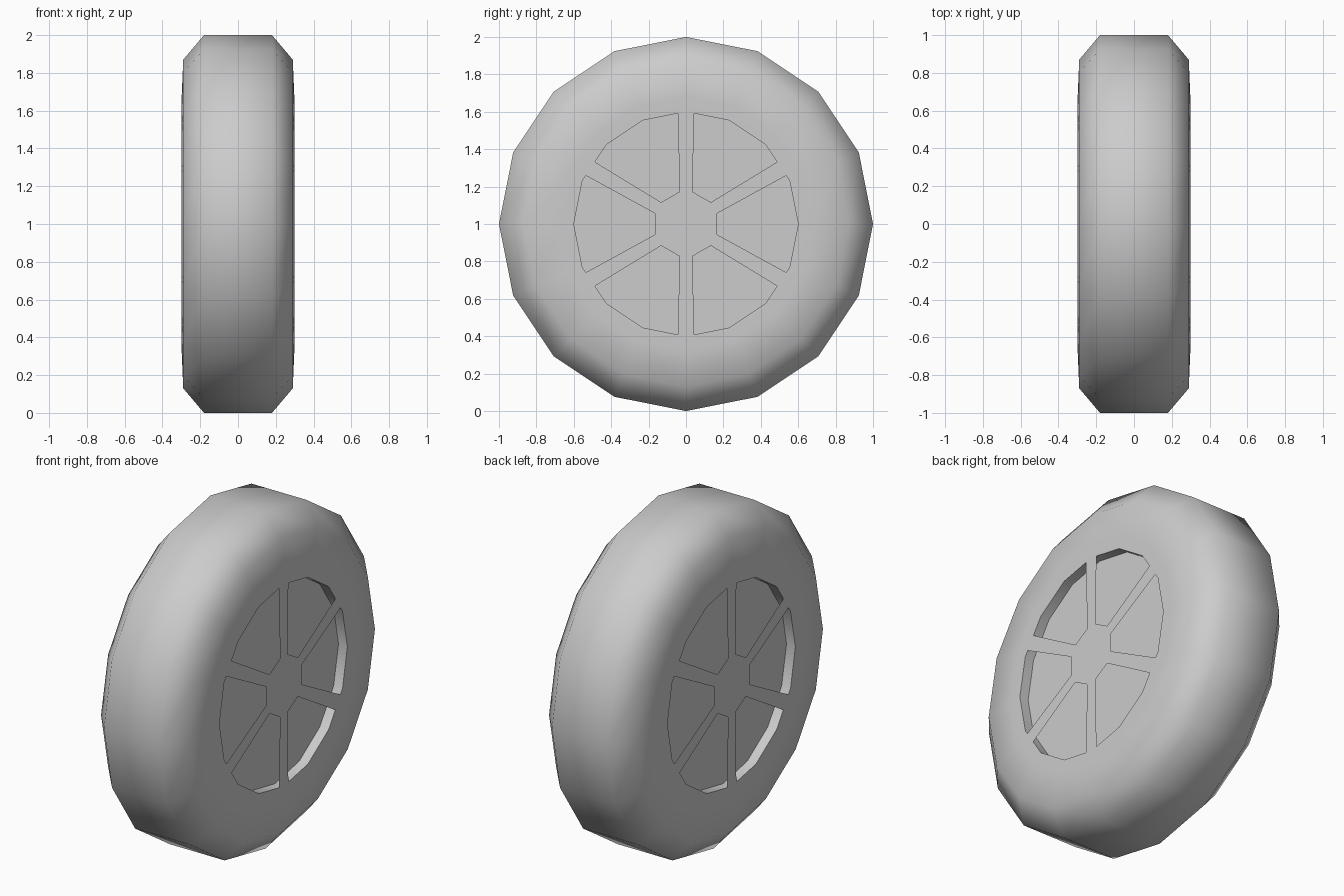
import bpy
import bmesh
from math import cos, sin, pi, radians

cube = bpy.data.objects.get("Cube")
if cube:
    bpy.data.objects.remove(cube, do_unlink=True)

SIDES = 16
FACE_X = 0.3

grey = bpy.data.materials.new("light grey")
grey.use_nodes = True
grey.diffuse_color = (0.604, 0.604, 0.604, 1)
grey.node_tree.nodes["Principled BSDF"].inputs["Base Color"].default_value = grey.diffuse_color


def add_object(name, bm):
    mesh = bpy.data.meshes.new(name)
    bm.to_mesh(mesh)
    bm.free()
    mesh.materials.append(grey)
    obj = bpy.data.objects.new(name, mesh)
    obj.location.z = 1
    bpy.context.collection.objects.link(obj)
    return obj


# Tyre with recessed wheel discs: half profile (x, radius), mirrored and lathed
half = [(0.24, 0.6), (0.298, 0.6), (0.298, 0.68), (0.29, 0.87), (0.18, 1.0)]
profile = half + [(-x, r) for x, r in reversed(half)]
bm = bmesh.new()
rings = [[bm.verts.new((x, r * cos(2 * pi * i / SIDES), r * sin(2 * pi * i / SIDES)))
          for i in range(SIDES)] for x, r in profile]
for a, b in zip(rings, rings[1:]):
    for i in range(SIDES):
        j = (i + 1) % SIDES
        bm.faces.new((a[i], a[j], b[j], b[i]))
bm.faces.new(rings[0])
bm.faces.new(rings[-1])
bmesh.ops.recalc_face_normals(bm, faces=bm.faces)
tyre = add_object("tyre_and_discs", bm)
bpy.ops.object.select_all(action="DESELECT")
tyre.select_set(True)
bpy.context.view_layer.objects.active = tyre
bpy.ops.object.shade_smooth_by_angle(angle=radians(60))


# Flat six-spoked hub plate on each side, as one star outline
def spoke_plate(name, side):
    bm = bmesh.new()
    outline = []
    for k in range(6):
        a = radians(30 + 60 * k)
        for r, w in ((0.173, -0.034), (0.608, -0.044), (0.608, 0.044), (0.173, 0.034)):
            outline.append(bm.verts.new((side * FACE_X,
                                         r * cos(a) - w * sin(a),
                                         r * sin(a) + w * cos(a))))
    # Hub face plus one quad per spoke
    hub = [v for i, v in enumerate(outline) if i % 4 in (0, 3)]
    faces = [hub] + [outline[i:i + 4] for i in range(0, len(outline), 4)]
    for f in faces:
        bm.faces.new(f if side > 0 else f[::-1])
    return add_object(name, bm)


spoke_plate("left_spokes", 1)
spoke_plate("right_spokes", -1)
